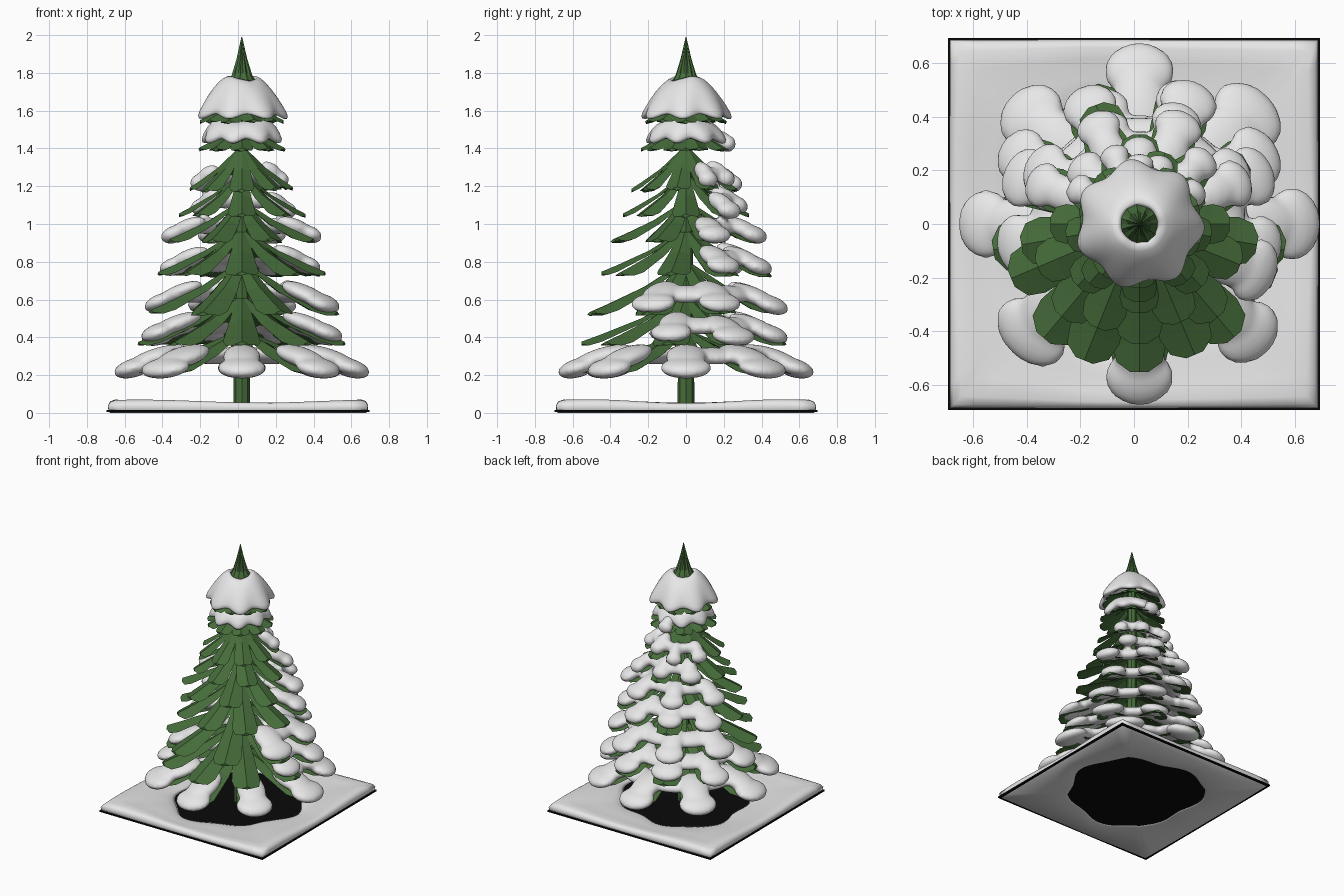
import bpy, bmesh, random
from math import sin, cos, pi, radians
from mathutils import Matrix, Vector

random.seed(4)
if "Cube" in bpy.data.objects:
    bpy.data.objects.remove(bpy.data.objects["Cube"])

AXIS = Vector((0.02, 0, 0))


def material(name, rgb):
    m = bpy.data.materials.new(name)
    m.use_nodes = True
    m.diffuse_color = (*rgb, 1)
    bsdf = m.node_tree.nodes["Principled BSDF"]
    bsdf.inputs["Base Color"].default_value = (*rgb, 1)
    bsdf.inputs["Roughness"].default_value = 0.9
    return m


GREEN = material("needle green", (0.06, 0.15, 0.042))
SNOW = material("snow white", (0.8, 0.8, 0.8))
SOIL = material("black ground", (0.003, 0.003, 0.003))


def finish(name, bm, mat, smooth=False):
    bmesh.ops.recalc_face_normals(bm, faces=bm.faces)
    for f in bm.faces:
        f.smooth = smooth
    mesh = bpy.data.meshes.new(name)
    bm.to_mesh(mesh)
    bm.free()
    mesh.materials.append(mat)
    ob = bpy.data.objects.new(name, mesh)
    bpy.context.collection.objects.link(ob)
    return ob


def loft(bm, rings, loop=False):
    """Skin closed rings of points; cap the ends, or join last to first."""
    vs = [[bm.verts.new(p) for p in ring] for ring in rings]
    n = len(vs[0])
    pairs = list(zip(vs, vs[1:])) + ([(vs[-1], vs[0])] if loop else [])
    for a, b in pairs:
        for i in range(n):
            j = (i + 1) % n
            bm.faces.new((a[i], a[j], b[j], b[i]))
    if not loop:
        bm.faces.new(vs[0])
        bm.faces.new(vs[-1])


def polar(r, a, z):
    return AXIS + Vector((r * cos(a), r * sin(a), z))


def circle(n):
    return [2 * pi * i / n for i in range(n)]


# Trunk
bm = bmesh.new()
loft(bm, [[polar(r, a, z) for a in circle(8)] for r, z in ((0.045, 0.01), (0.03, 1.75))])
finish("trunk", bm, GREEN)

# Tree top: pleated spike with a jagged hem
bm = bmesh.new()
rings = []
for r, z, jag in ((0.06, 1.73, 0), (0.095, 1.72, 0.025), (0.055, 1.79, 0.01),
                  (0.03, 1.87, 0), (0.002, 1.99, 0)):
    rings.append([polar(r * (1 - 0.22 * (i % 2)), a, z + jag * (i % 2))
                  for i, a in enumerate(circle(22))])
loft(bm, rings)
finish("tree_top", bm, GREEN)


# Branch tiers: root height, tip height, radius, count, first angle, snowy half-angle
TIERS = [
    (0.42, 0.22, 0.60, 8, -90, 180),
    (0.60, 0.37, 0.54, 9, -90, 130),
    (0.78, 0.53, 0.53, 8, -67, 112),
    (0.95, 0.73, 0.46, 9, -90, 75),
    (1.10, 0.91, 0.41, 8, -67, 100),
    (1.24, 1.04, 0.34, 8, -90, 50),
    (1.38, 1.18, 0.28, 9, -90, 70),
    (1.52, 1.39, 0.24, 10, -90, 0),
    (1.66, 1.54, 0.215, 10, -72, 0),
]


def along(tier, t):
    """Radius and height at fraction t of a branch."""
    return 0.03 + (tier[2] - 0.03) * t, tier[0] + (tier[1] - tier[0]) * t ** 0.8


def add_branch(bm, tier, a):
    half = 0.03 + 0.13 * tier[2]
    side = Vector((-sin(a), cos(a), 0))
    reach = random.uniform(0.95, 1.04)
    rings = []
    for t, w in ((0, 0.3), (0.4, 0.7), (0.8, 1), (0.93, 0.85), (1, 0.35)):
        r, z = along(tier, t * reach)
        ridge, w = polar(r, a, z + 0.012), w * half
        droop = Vector((0, 0, -0.4 * w))
        rings.append([ridge + side * w + droop, ridge,
                      ridge - side * w + droop, ridge - Vector((0, 0, 0.02))])
    loft(bm, rings)


def add_pad(bm, tier, a, t, length, width, thick, lift=0.02):
    """Flattened snow lump lying on the slope of a branch."""
    r, z = along(tier, t)
    slope = (tier[0] - tier[1]) / tier[2] * 0.85
    m = (Matrix.Translation(polar(r, a, z + lift)) @ Matrix.Rotation(a, 4, 'Z')
         @ Matrix.Rotation(slope, 4, 'Y') @ Matrix.Diagonal((length, width, thick, 1)))
    bmesh.ops.create_icosphere(bm, subdivisions=3, radius=1, matrix=m)


snow = bmesh.new()
for k, tier in enumerate(TIERS):
    radius, count, start, span = tier[2:]
    bm = bmesh.new()
    step = 2 * pi / count
    for i in range(count):
        a = radians(start) + i * step
        add_branch(bm, tier, a)
        # Angle away from the back of the tree
        away = abs((a - pi / 2 + pi) % (2 * pi) - pi)
        if away > radians(span) + 0.01:
            continue
        size = random.uniform(0.9, 1.1)
        if k == 0:
            add_pad(snow, tier, a, 0.72, 0.17, 0.11 * size, 0.05, 0.03)
            add_pad(snow, tier, a, 0.95, 0.11, 0.14 * size, 0.05, 0.01)
        else:
            tip = random.uniform(0.78, 0.95)
            add_pad(snow, tier, a, tip - 0.2, 0.27 * radius, 0.17 * radius * size, 0.045, 0.03)
            add_pad(snow, tier, a, tip, 0.17 * radius, 0.22 * radius * size, 0.045, 0.025)
        # Bridge to the next snowy branch
        if abs((a + step - pi / 2 + pi) % (2 * pi) - pi) <= radians(span) + 0.01:
            if not (k == 0 and away + step > 2.7):
                add_pad(snow, tier, a + step / 2, 0.6, 0.14 * radius,
                        0.3 * radius, 0.04, 0.015)
    finish("branches_tier_%d" % (k + 1), bm, GREEN)

# Snow lying on the branches, fused into soft drifts
drifts = finish("branch_snow", snow, SNOW, True)
mod = drifts.modifiers.new("fuse", 'REMESH')
mod.mode = 'VOXEL'
mod.voxel_size = 0.014
mod.use_smooth_shade = True
mod = drifts.modifiers.new("soften", 'SMOOTH')
mod.factor = 0.5
mod.iterations = 5


# Snow collars round the upper tiers, with a scalloped hem
def collar(name, profile, lobes, phase, top, bottom):
    bm = bmesh.new()
    rings = []
    for r, z in profile:
        k = (top - z) / (top - bottom)
        rings.append([polar(r * (1 + 0.09 * k * cos(lobes * a + phase)), a,
                            z - 0.015 * k * cos(lobes * a + phase)
                            + 0.012 * sin(2 * a + phase) * (1 - k))
                      for a in circle(48)])
    loft(bm, rings, loop=True)
    ob = finish(name, bm, SNOW, True)
    ob.modifiers.new("round", 'SUBSURF').levels = 1
    ob.modifiers["round"].render_levels = 1


collar("snow_cap", [(0.06, 1.78), (0.1, 1.77), (0.16, 1.71), (0.21, 1.63), (0.237, 1.575),
                    (0.215, 1.56), (0.15, 1.6), (0.07, 1.68)], 7, 0.5, 1.78, 1.56)
collar("snow_collar", [(0.08, 1.56), (0.14, 1.55), (0.185, 1.51), (0.215, 1.45),
                       (0.19, 1.43), (0.13, 1.46), (0.07, 1.52)], 8, 2.0, 1.56, 1.43)

# Ground plate
bm = bmesh.new()
bmesh.ops.create_cube(bm, size=1, matrix=Matrix.Translation((0, 0, 0.009))
                      @ Matrix.Diagonal((1.39, 1.39, 0.01, 1)))
finish("ground_plate", bm, SOIL)

# Ground snow: square blanket with an irregular bare patch under the tree
bm = bmesh.new()
rings = []
for t, z in ((0, 0.013), (0.05, 0.03), (0.15, 0.043), (0.4, 0.048), (0.7, 0.055),
             (0.88, 0.062), (0.96, 0.054), (0.995, 0.035), (0.985, 0.013),
             (0.95, 0), (0.15, 0)):
    ring = []
    for a in circle(96):
        edge = 0.69 / max(abs(cos(a)), abs(sin(a)))
        inner = 0.44 + 0.03 * sin(3 * a + 1) + 0.018 * cos(7 * a)
        r = inner + (edge - inner) * t
        x, y = r * cos(a), r * sin(a)
        swell = 1 + 0.18 * sin(5 * x + 1) * cos(6 * y) if z > 0.02 else 1
        ring.append((x, y, z * swell))
    rings.append(ring)
loft(bm, rings, loop=True)
finish("ground_snow", bm, SNOW, True)
